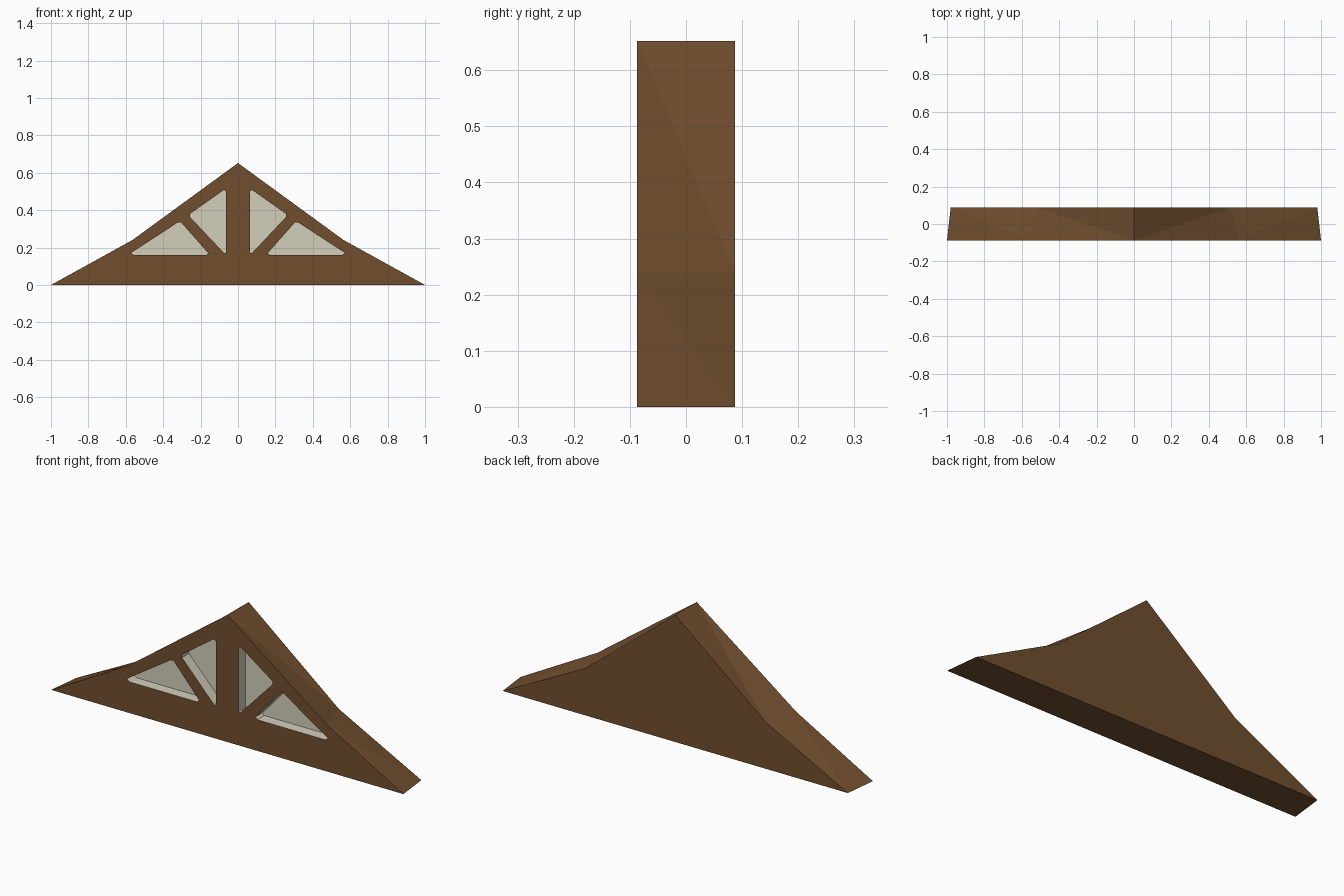
import bpy
import bmesh

cube = bpy.data.objects.get("Cube")
if cube:
    bpy.data.objects.remove(cube)


def make_material(name, rgb):
    mat = bpy.data.materials.new(name)
    mat.use_nodes = True
    mat.diffuse_color = (*rgb, 1)
    mat.node_tree.nodes["Principled BSDF"].inputs["Base Color"].default_value = (*rgb, 1)
    return mat


wood = make_material("brown wood", (0.165, 0.078, 0.028))
plaster = make_material("cream plaster", (0.65, 0.62, 0.5))

FRONT, BACK, FLOOR = -0.087, 0.087, -0.031

# Gable outlines: the back is slightly narrower than the front
front_half = [(1, 0), (0.565, 0.24)]
back_half = [(0.98, 0), (0.512, 0.24)]
PEAK = (0, 0.652)

# Panels on one side, with clipped corners
lower_panel = [(0.572, 0.171), (0.556, 0.16), (0.171, 0.16),
               (0.16, 0.171), (0.305, 0.335), (0.32, 0.335)]
upper_panel = [(0.257, 0.38), (0.257, 0.364), (0.075, 0.171),
               (0.064, 0.171), (0.064, 0.498), (0.075, 0.508)]


def mirror(points):
    return [(-x, z) for x, z in points]


def outline(half):
    return mirror(half) + [PEAK] + half[::-1]


bm = bmesh.new()


def ring(points, y):
    return [bm.verts.new((x, y, z)) for x, z in points]


def loop_edges(verts):
    return [bm.edges.new((v, verts[i - 1])) for i, v in enumerate(verts)]


# Front face with four panel openings
front = ring(outline(front_half), FRONT)
back = ring(outline(back_half), BACK)
edges = loop_edges(front)
openings = []
for panel in (lower_panel, upper_panel):
    for points in (panel, mirror(panel)):
        rim = ring(points, FRONT)
        edges += loop_edges(rim)
        openings.append((rim, ring(points, FLOOR)))
bmesh.ops.triangle_fill(bm, use_beauty=True, use_dissolve=False,
                        edges=edges, normal=(0, -1, 0))

# Back, underside and sloping roof edges
bm.faces.new(back)
bm.faces.new((front[0], front[-1], back[-1], back[0]))
for i in range(len(front) - 1):
    hi, lo = (i, i + 1) if i >= 2 else (i + 1, i)
    bm.faces.new((front[hi], front[lo], back[lo]))
    bm.faces.new((front[hi], back[lo], back[hi]))

# Recessed panels
for rim, floor in openings:
    faces = [bm.faces.new(floor)]
    for i in range(len(rim)):
        faces.append(bm.faces.new((rim[i - 1], rim[i], floor[i], floor[i - 1])))
    for face in faces:
        face.material_index = 1

bmesh.ops.recalc_face_normals(bm, faces=bm.faces)
mesh = bpy.data.meshes.new("gable_truss")
bm.to_mesh(mesh)
bm.free()
mesh.materials.append(wood)
mesh.materials.append(plaster)
gable = bpy.data.objects.new("gable_truss", mesh)
bpy.context.collection.objects.link(gable)
